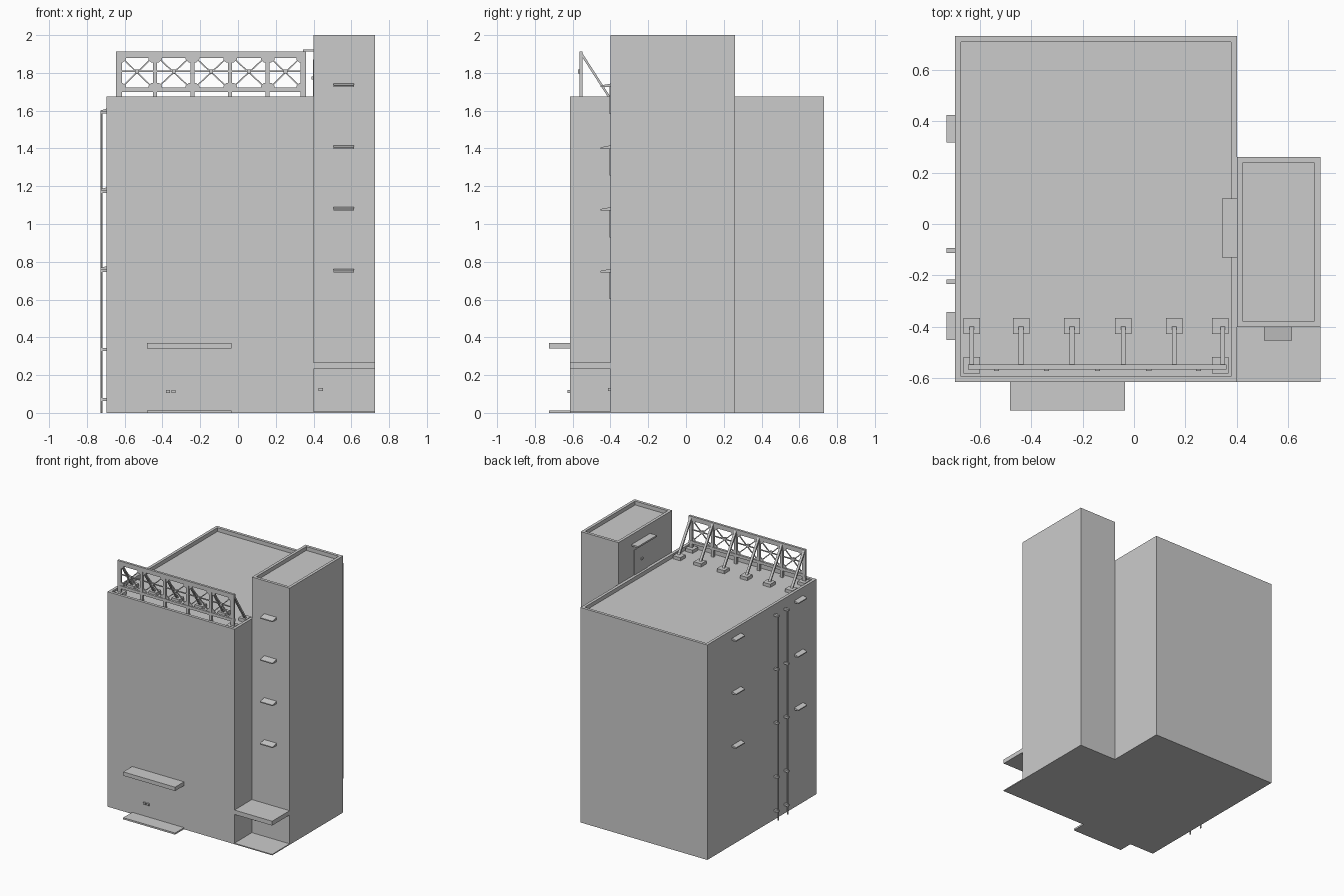
import bpy, bmesh, math
from mathutils import Vector

if "Cube" in bpy.data.objects:
    bpy.data.objects.remove(bpy.data.objects["Cube"])


def finish(name, bm):
    bmesh.ops.recalc_face_normals(bm, faces=bm.faces[:])
    me = bpy.data.meshes.new(name)
    bm.to_mesh(me)
    bm.free()
    ob = bpy.data.objects.new(name, me)
    bpy.context.collection.objects.link(ob)
    return ob


def add_box(bm, x, y, z):
    vs = bmesh.ops.create_cube(bm, size=1)['verts']
    for v in vs:
        v.co = Vector([(r[0] + r[1]) / 2 + c * (r[1] - r[0]) for r, c in zip((x, y, z), v.co)])


def box(name, x, y, z):
    bm = bmesh.new()
    add_box(bm, x, y, z)
    return finish(name, bm)


def add_bar(bm, a, b, w, d):
    """Rectangular bar from a to b."""
    a, b = Vector(a), Vector(b)
    vs = bmesh.ops.create_cube(bm, size=1)['verts']
    ax = (b - a).normalized()
    side = Vector((0, 1, 0)).cross(ax).normalized()
    up = ax.cross(side)
    for v in vs:
        v.co = (a + b) / 2 + side * v.co.x * w + up * v.co.y * d + ax * v.co.z * (b - a).length


def parapet_block(name, x, y, z, wall=0.032, depth=0.03):
    """Solid block whose top is sunk inside a parapet."""
    bm = bmesh.new()
    add_box(bm, x, y, z)
    bm.normal_update()
    top = max(bm.faces, key=lambda f: f.calc_center_median().z)
    bmesh.ops.inset_region(bm, faces=[top], thickness=wall)
    floor = bmesh.ops.extrude_face_region(bm, geom=[top])['geom']
    bmesh.ops.translate(bm, vec=(0, 0, -depth), verts=[g for g in floor if isinstance(g, bmesh.types.BMVert)])
    bmesh.ops.delete(bm, geom=[f for f in bm.faces if f == top], context='FACES')
    return finish(name, bm)


def awning(name, wall_point, out, along, top, reach, width):
    """Wedge-shaped hood, sloping down away from the wall."""
    bm = bmesh.new()
    p, out, along = Vector(wall_point), Vector(out), Vector(along)
    prof = [(0, top), (reach, top - 0.01), (reach, top - 0.018), (0, top - 0.018)]
    rings = [[bm.verts.new(p + out * r + along * s * width / 2 + Vector((0, 0, z))) for r, z in prof]
             for s in (-1, 1)]
    bm.faces.new(rings[0])
    bm.faces.new(rings[1])
    for i in range(4):
        j = (i + 1) % 4
        bm.faces.new((rings[0][i], rings[0][j], rings[1][j], rings[1][i]))
    return finish(name, bm)


# Main volumes
parapet_block("main_block", (-0.695, 0.4), (-0.615, 0.73), (0, 1.675))
parapet_block("stair_tower", (0.4, 0.725), (-0.4, 0.26), (0, 2))

# Entrances
box("corner_canopy", (0.4, 0.725), (-0.615, -0.4), (0.232, 0.266))
box("corner_step", (0.4, 0.725), (-0.615, -0.4), (0, 0.008))
box("corner_door_handle", (0.427, 0.449), (-0.412, -0.4), (0.115, 0.131))
box("front_canopy", (-0.482, -0.035), (-0.725, -0.615), (0.34, 0.37))
box("front_step", (-0.482, -0.035), (-0.725, -0.615), (0, 0.013))
for i, x in enumerate((-0.371, -0.341)):
    box(f"front_door_handle_{i}", (x - 0.01, x + 0.01), (-0.627, -0.615), (0.106, 0.122))

# Tower windows with hoods
for i in range(4):
    top = 0.762 + 0.327 * i
    awning(f"tower_hood_{i}", (0.56, -0.4, 0), (0, -1, 0), (1, 0, 0), top, 0.053, 0.108)
    box(f"tower_window_{i}", (0.52, 0.6), (-0.404, -0.4), (top - 0.16, top - 0.018))

# Roof door on the tower
box("roof_door", (0.396, 0.4), (-0.1, 0.07), (1.645, 1.87))
box("roof_door_handle", (0.388, 0.4), (-0.03, -0.01), (1.765, 1.78))
box("roof_door_hood", (0.343, 0.4), (-0.13, 0.1), (1.912, 1.924))

# Left wall hoods
for i in range(3):
    for y in (0.37, -0.396):
        awning(f"side_hood_{i}", (-0.695, y, 0), (-1, 0, 0), (0, 1, 0), 0.777 + 0.417 * i, 0.034, 0.108)

# Drain pipes with wall brackets
for i, y in enumerate((-0.103, -0.224)):
    bm = bmesh.new()
    vs = bmesh.ops.create_cone(bm, cap_ends=True, segments=10, radius1=0.006, radius2=0.006, depth=1.6)['verts']
    bmesh.ops.translate(bm, vec=(-0.722, y, 0.8), verts=vs)
    finish(f"drain_pipe_{i}", bm)
    bm = bmesh.new()
    for z in (0.07, 0.335, 0.755, 1.173, 1.592):
        add_box(bm, (-0.729, -0.695), (y - 0.009, y + 0.009), (z - 0.008, z + 0.008))
    finish(f"pipe_brackets_{i}", bm)

# Rooftop sign frame
posts = [-0.63, -0.439, -0.241, -0.042, 0.157, 0.345]
Y, LO, HI, MID = -0.556, 1.71, 1.895, 1.808
frame, gussets, feet, braces = (bmesh.new() for _ in range(4))
add_box(frame, (-0.645, 0.36), (Y - 0.009, Y + 0.009), (1.88, 1.914))
add_box(frame, (-0.645, 0.36), (Y - 0.009, Y + 0.009), (1.7, 1.722))
add_box(frame, (-0.63, 0.345), (Y - 0.003, Y + 0.003), (MID - 0.004, MID + 0.004))
for i, x in enumerate(posts):
    end = i in (0, 5)
    add_box(frame, (x - (0.011 if not end else 0.015), x + (0.011 if not end else 0.015)),
            (Y - 0.008, Y + 0.008), (1.645, 1.9))
    # rear struts and concrete feet
    add_bar(braces, (x, Y, 1.905), (x, -0.4, 1.662), 0.018, 0.012)
    fx = min(max(x, -0.632), 0.336)
    add_box(feet, (fx - 0.032, fx + 0.032), (-0.428, -0.365), (1.64, 1.67))
    if end:
        add_box(feet, (fx - 0.032, fx + 0.032), (-0.582, -0.517), (1.64, 1.67))
for a, b in zip(posts, posts[1:]):
    # crossed diagonals with centre plate and corner gussets
    add_bar(frame, (a, Y, LO), (b, Y, HI), 0.007, 0.006)
    add_bar(frame, (a, Y, HI), (b, Y, LO), 0.007, 0.006)
    m = (a + b) / 2
    add_box(gussets, (m - 0.01, m + 0.01), (Y - 0.015, Y + 0.003), (MID - 0.01, MID + 0.01))
    for x, sx in ((a, 1), (b, -1)):
        for z, sz in ((1.722, 1), (1.88, -1)):
            pts = [(0, 0), (0.036, 0), (0.036, 0.01), (0.02, 0.025), (0, 0.025)]
            rings = [[gussets.verts.new((x + sx * u, Y + o, z + sz * w)) for u, w in pts]
                     for o in (-0.004, 0.004)]
            gussets.faces.new(rings[0])
            gussets.faces.new(rings[1])
            for k in range(5):
                j = (k + 1) % 5
                gussets.faces.new((rings[0][k], rings[0][j], rings[1][j], rings[1][k]))
finish("sign_frame", frame)
finish("sign_gussets", gussets)
finish("sign_feet", feet)
finish("sign_braces", braces)
